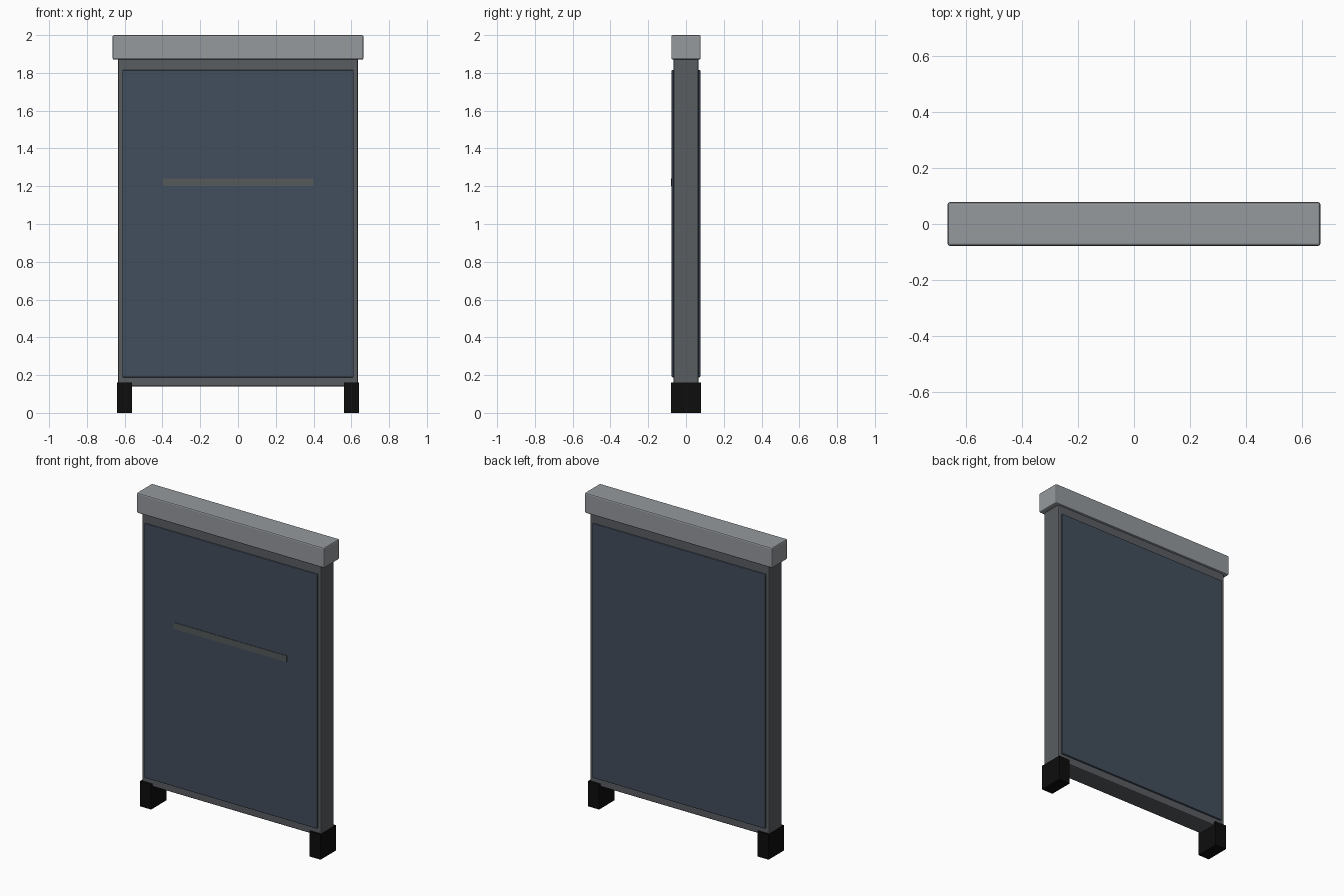
import bpy

if "Cube" in bpy.data.objects:
    bpy.data.objects.remove(bpy.data.objects["Cube"])


def material(name, rgb):
    m = bpy.data.materials.new(name)
    m.diffuse_color = (*rgb, 1)
    m.use_nodes = True
    m.node_tree.nodes["Principled BSDF"].inputs["Base Color"].default_value = m.diffuse_color
    return m


def box(name, lo, hi, mat, bevel=0.0):
    """Box between two corners with an optional small chamfer."""
    bpy.ops.mesh.primitive_cube_add(size=1, location=[(a + b) / 2 for a, b in zip(lo, hi)])
    ob = bpy.context.object
    ob.name = name
    ob.scale = [b - a for a, b in zip(lo, hi)]
    bpy.ops.object.transform_apply(location=False, rotation=False, scale=True)
    ob.data.materials.append(mat)
    if bevel:
        mod = ob.modifiers.new("edge_bevel", "BEVEL")
        mod.width = bevel
        mod.segments = 2
    return ob


frame_grey = material("frame_grey", (0.10, 0.11, 0.12))
cap_grey = material("cap_grey", (0.30, 0.32, 0.34))
panel_blue = material("panel_blue", (0.055, 0.075, 0.11))
strip_grey = material("strip_grey", (0.09, 0.10, 0.10))
foot_black = material("foot_black", (0.004, 0.004, 0.004))

# Main slab and top cap
box("body_frame", (-0.635, -0.065, 0.14), (0.635, 0.065, 1.88), frame_grey, 0.008)
box("top_cap", (-0.664, -0.078, 1.87), (0.664, 0.078, 2.0), cap_grey, 0.008)

# Raised panels on both faces
for side, s in (("front", -1), ("back", 1)):
    ys = sorted((s * 0.055, s * 0.076))
    box(side + "_panel", (-0.612, ys[0], 0.188), (0.612, ys[1], 1.815), panel_blue, 0.005)

# Thin trim strip on the front panel
box("front_strip", (-0.4, -0.079, 1.2), (0.4, -0.07, 1.24), strip_grey)

# Feet
for side, s in (("left", -1), ("right", 1)):
    xs = sorted((s * 0.56, s * 0.64))
    box(side + "_foot", (xs[0], -0.079, 0), (xs[1], 0.079, 0.16), foot_black)
